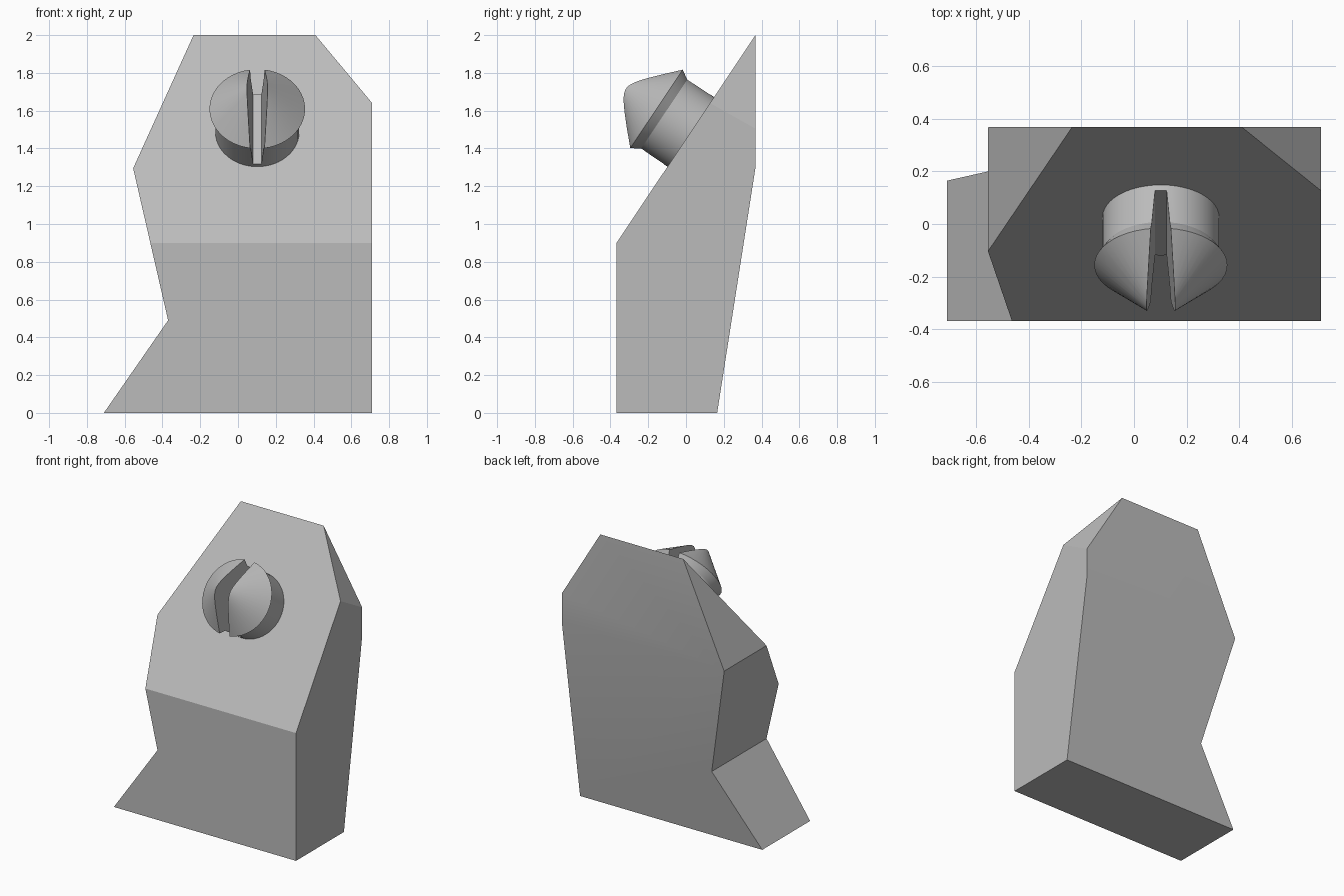
import bpy, bmesh, math
from mathutils import Vector, Matrix

cube = bpy.data.objects.get("Cube")
if cube:
    bpy.data.objects.remove(cube, do_unlink=True)

grey = bpy.data.materials.new("plain_grey")
grey.use_nodes = True
grey.diffuse_color = (0.5, 0.5, 0.5, 1)
grey.node_tree.nodes["Principled BSDF"].inputs["Base Color"].default_value = (0.5, 0.5, 0.5, 1)


def make_object(name, bm):
    bmesh.ops.recalc_face_normals(bm, faces=bm.faces)
    mesh = bpy.data.meshes.new(name)
    bm.to_mesh(mesh)
    bm.free()
    obj = bpy.data.objects.new(name, mesh)
    bpy.context.collection.objects.link(obj)
    mesh.materials.append(grey)
    return obj


def prism(points, direction):
    bm = bmesh.new()
    face = bm.faces.new([bm.verts.new(p) for p in points])
    ext = bmesh.ops.extrude_face_region(bm, geom=[face])
    moved = [v for v in ext["geom"] if isinstance(v, bmesh.types.BMVert)]
    bmesh.ops.translate(bm, verts=moved, vec=direction)
    bmesh.ops.recalc_face_normals(bm, faces=bm.faces)
    return bm


def slice_off(bm, point, normal):
    cut = bmesh.ops.bisect_plane(bm, geom=bm.verts[:] + bm.edges[:] + bm.faces[:], dist=1e-5,
                                 plane_co=point, plane_no=normal, clear_outer=True)
    rim = [e for e in cut["geom_cut"] if isinstance(e, bmesh.types.BMEdge) and e.is_boundary]
    bmesh.ops.edgenet_fill(bm, edges=rim)
    bmesh.ops.recalc_face_normals(bm, faces=bm.faces)


def smooth(obj):
    bpy.ops.object.select_all(action="DESELECT")
    obj.select_set(True)
    bpy.context.view_layer.objects.active = obj
    bpy.ops.object.shade_smooth_by_angle(angle=math.radians(30))


# Body: front outline, sliced by the sloped front, leaning back and top corner
FRONT, BACK = -0.368, 0.368
outline = [(-0.71, 0), (0.71, 0), (0.71, 2.1), (-0.19, 2.1), (-0.555, 1.295), (-0.37, 0.49)]
bm = prism([(x, FRONT, z) for x, z in outline], (0, BACK - FRONT, 0))
slope = Vector((0, -1.1, BACK - FRONT)).normalized()
slice_off(bm, (0, BACK, 2), slope)
slice_off(bm, (0, BACK, 1.3), (0, 1.3, -0.203))
a, b, c = Vector((0.41, BACK, 2)), Vector((0.71, 0.128, 1.64)), Vector((0.71, BACK, 1.505))
corner = (b - a).cross(c - a)
slice_off(bm, a, corner if corner.x > 0 else -corner)
smooth(make_object("body", bm))

# Screw: lathed shaft and pointed head, standing square to the slope
bm = bmesh.new()
profile = [(0, -0.03), (0.222, -0.03), (0.222, 0.169), (0.253, 0.218), (0, 0.465)]
verts = [bm.verts.new((r, 0, h)) for r, h in profile]
edges = [bm.edges.new(pair) for pair in zip(verts, verts[1:])]
bmesh.ops.spin(bm, geom=verts + edges, axis=(0, 0, 1), cent=(0, 0, 0),
               angle=math.tau, steps=48, use_duplicate=False)
bmesh.ops.remove_doubles(bm, verts=bm.verts, dist=1e-4)
screw = make_object("screw", bm)

# Tapered slot through the screw
slot = [(-0.022, 0.025), (0.022, 0.025), (0.062, 0.5), (-0.062, 0.5)]
cutter = make_object("slot_cutter", prism([(x, -0.4, h) for x, h in slot], (0, 0.8, 0)))
cutter.hide_render = True

tilt = math.atan2(-slope.y, slope.z)
place = Matrix.Translation((0.102, 0.025, 1.488)) @ Matrix.Rotation(tilt, 4, "X")
for obj in (screw, cutter):
    obj.data.transform(place)

mod = screw.modifiers.new("slot", "BOOLEAN")
mod.operation = "DIFFERENCE"
mod.solver = "EXACT"
mod.object = cutter
bpy.context.view_layer.objects.active = screw
bpy.ops.object.modifier_apply(modifier=mod.name)
bpy.data.objects.remove(cutter, do_unlink=True)
smooth(screw)
